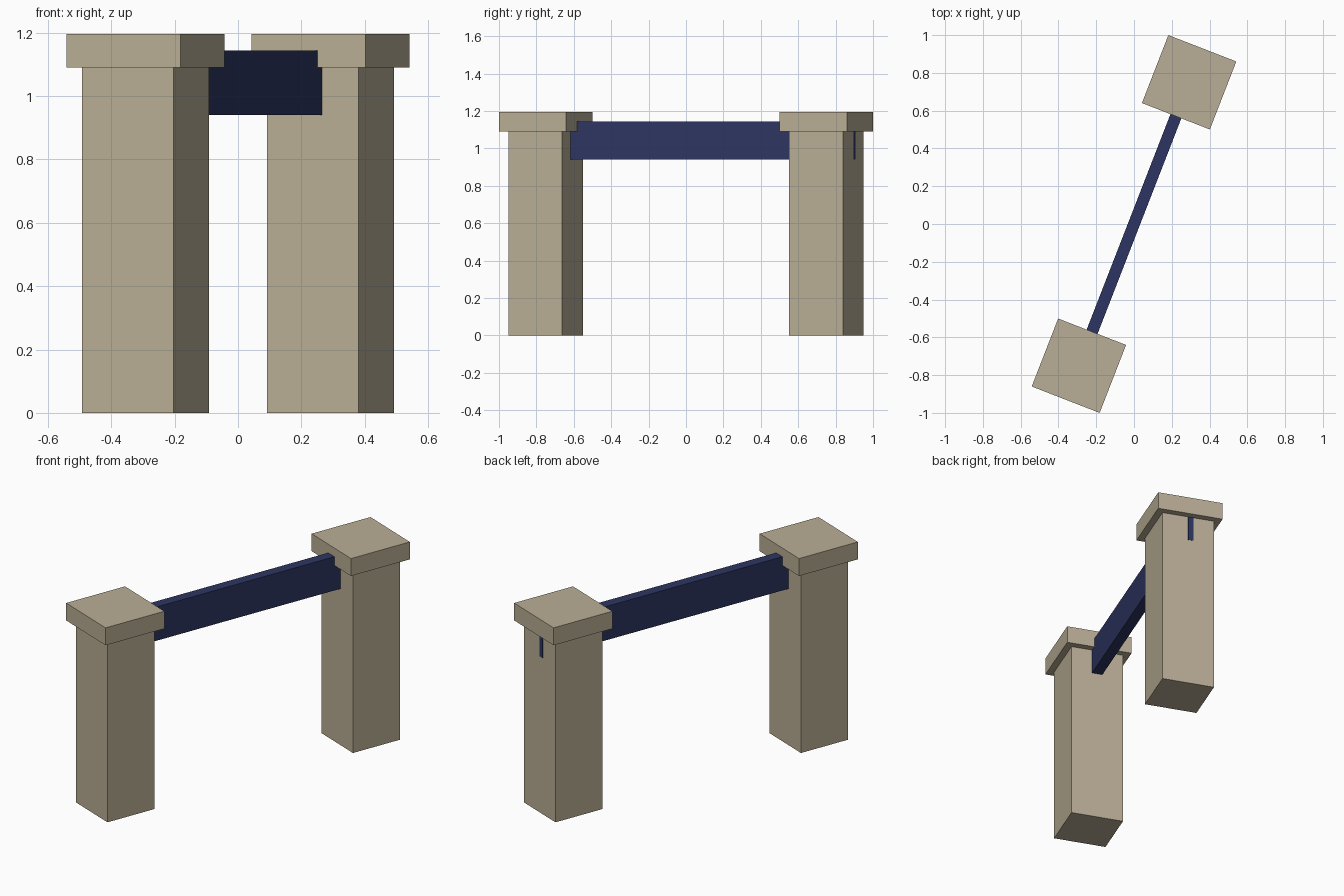
import bpy
from math import radians
from mathutils import Matrix

cube = bpy.data.objects.get("Cube")
if cube:
    bpy.data.objects.remove(cube, do_unlink=True)


def material(name, color):
    mat = bpy.data.materials.new(name)
    mat.use_nodes = True
    mat.diffuse_color = color
    mat.node_tree.nodes["Principled BSDF"].inputs["Base Color"].default_value = color
    return mat


stone = material("tan stone", (0.485, 0.423, 0.305, 1))
paint = material("dark blue paint", (0.026, 0.036, 0.122, 1))

# The whole frame runs along a line turned away from the y axis
TURN = Matrix.Rotation(radians(-21.25), 4, "Z")
POST = 0.309      # shaft width
CAP = 0.386       # cap width
REACH = 0.805     # distance from the middle to each post
CAP_BASE, CAP_TOP = 1.09, 1.195
BEAM_BASE, BEAM_TOP = 0.94, 1.143
BEAM = 0.062      # beam thickness


def block(name, x, y, width, length, bottom, top, mat):
    """Box in the turned frame, centred on x, y, between two heights."""
    bpy.ops.mesh.primitive_cube_add(size=1)
    obj = bpy.context.object
    obj.name = name
    place = Matrix.Translation((x, y, (bottom + top) / 2))
    obj.data.transform(TURN @ place @ Matrix.Diagonal((width, length, top - bottom, 1)))
    obj.data.materials.append(mat)
    return obj


# Two posts with overhanging caps
for side, y in (("front", -REACH), ("back", REACH)):
    block(side + "_post", 0, y, POST, POST, 0, CAP_BASE, stone)
    block(side + "_cap", 0, y, CAP, CAP, CAP_BASE, CAP_TOP, stone)

# Beam between the posts, buried in both
block("beam", 0, 0, BEAM, 2 * REACH, BEAM_BASE, BEAM_TOP, paint)

# Sliver of the beam end showing on the outer face of the back post
block("beam_end", -BEAM / 4, REACH + POST / 2, BEAM / 2, 0.003,
      BEAM_BASE, CAP_BASE, paint)
